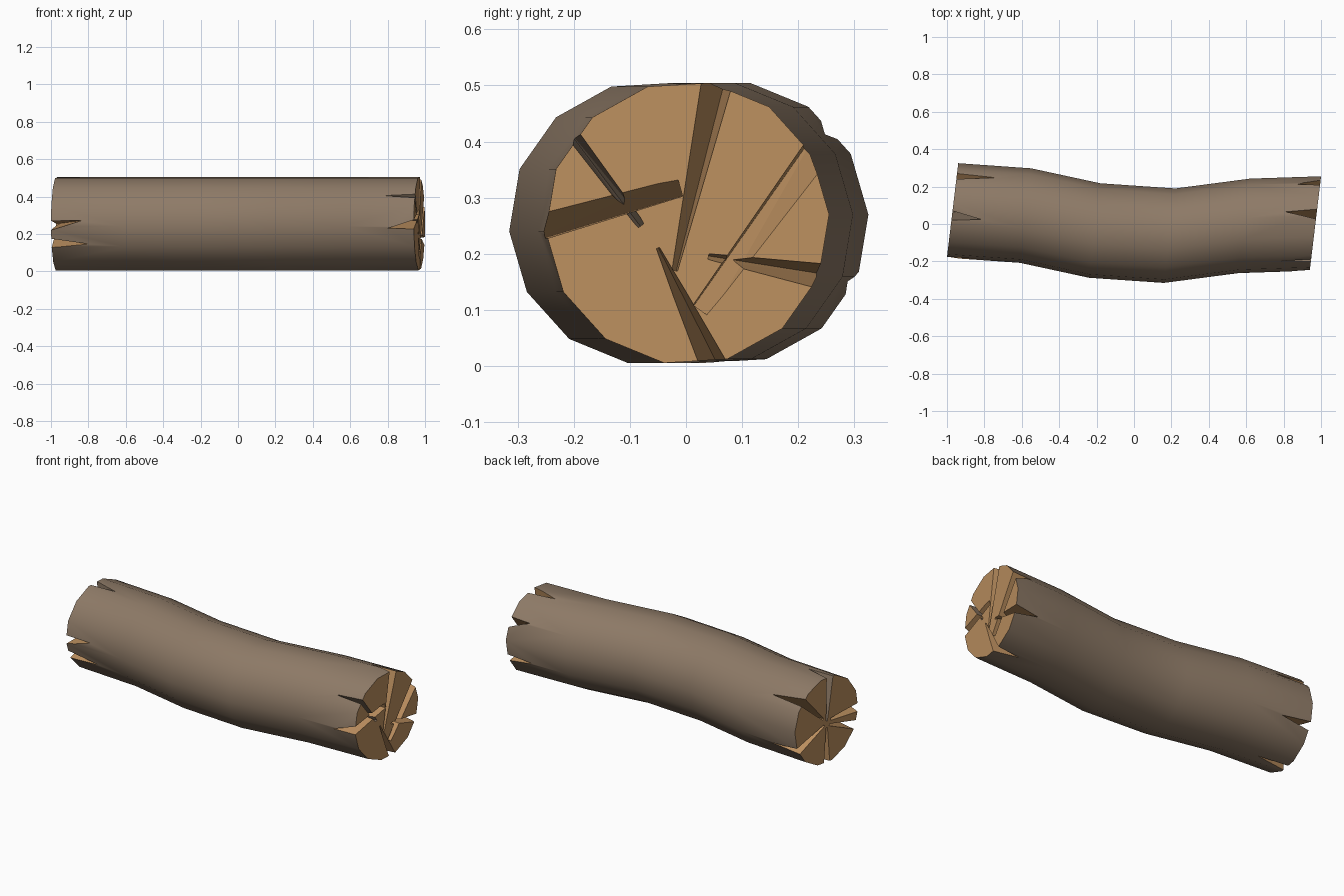
import bpy, bmesh, math
from mathutils import Vector

if "Cube" in bpy.data.objects:
    bpy.data.objects.remove(bpy.data.objects["Cube"])


def material(name, color):
    m = bpy.data.materials.new(name)
    m.diffuse_color = (*color, 1)
    m.use_nodes = True
    m.node_tree.nodes["Principled BSDF"].inputs["Base Color"].default_value = m.diffuse_color
    return m


BARK, WOOD = 0, 1
mats = [material("bark_brown", (0.27, 0.195, 0.135)),
        material("cut_wood", (0.50, 0.275, 0.115))]


def make_object(name, bm):
    me = bpy.data.meshes.new(name)
    bm.to_mesh(me)
    bm.free()
    for m in mats:
        me.materials.append(m)
    ob = bpy.data.objects.new(name, me)
    bpy.context.collection.objects.link(ob)
    return ob


# Log body: six 14-sided rings along a bent path, all leaning slightly
SIDES, RADIUS, ZC, LEAN = 14, 0.253, 0.255, 0.12
path = [(-0.97, 0.0725), (-0.58, 0.045), (-0.21, -0.035),
        (0.19, -0.0625), (0.59, -0.01), (0.97, 0.0025)]
bm = bmesh.new()
rings = []
for cx, cy in path:
    ring = []
    for i in range(SIDES):
        a = math.radians(3.4) + i * math.tau / SIDES
        dy, dz = RADIUS * math.cos(a), RADIUS * math.sin(a)
        ring.append(bm.verts.new((cx + LEAN * dy, cy + dy, ZC + dz)))
    rings.append(ring)
for a, b in zip(rings, rings[1:]):
    for i in range(SIDES):
        j = (i + 1) % SIDES
        f = bm.faces.new((a[i], a[j], b[j], b[i]))
        f.smooth = True
for ring in (rings[0], rings[-1]):
    bm.faces.new(ring).material_index = WOOD
bmesh.ops.recalc_face_normals(bm, faces=bm.faces)
log = make_object("log", bm)


# Splits: wedges that open at the sawn end and close deeper in the log
def split_cutter(end, rim, inner, w_rim, w_in, depth, d_in, skew, mat):
    cx, cy = path[-1] if end > 0 else path[0]
    rim, inner = Vector(rim), Vector(inner)
    radial = (rim - inner).normalized()
    tangent = Vector((-radial.y, radial.x))
    k = 1.2                                   # overshoot past the bark
    far = inner + (rim - inner) * k
    w_far = w_in + (w_rim - w_in) * k
    d_far = d_in + (depth - d_in) * k

    def at(p, d):
        return Vector((cx + LEAN * (p.x - cy) - end * d, p.x, p.y))

    bm = bmesh.new()
    for p, w, d, s in ((far, w_far, d_far, skew), (inner, w_in, d_in, skew * w_in / w_rim)):
        deep = at(p + tangent * s, d)
        bm.verts.new(deep)
        for side in (-1, 1):
            mouth = at(p + tangent * side * w / 2, 0)
            bm.verts.new(deep + (mouth - deep) * 1.3)
    bmesh.ops.convex_hull(bm, input=bm.verts)
    bmesh.ops.recalc_face_normals(bm, faces=bm.faces)
    for f in bm.faces:
        f.material_index = mat
    ob = make_object("split_cutter", bm)
    ob.hide_render = True
    return ob


# end, rim (y, z), inner (y, z), widths, depths, skew, colour
splits = [
    (1, (0.055, 0.505), (-0.02, 0.17), 0.055, 0.010, 0.17, 0.03, -0.015, WOOD),
    (1, (-0.20, 0.41), (-0.08, 0.25), 0.022, 0.012, 0.16, 0.03, 0.003, BARK),
    (1, (0.045, 0.01), (-0.05, 0.21), 0.045, 0.006, 0.15, 0.03, 0.008, WOOD),
    (1, (0.24, 0.16), (0.04, 0.195), 0.045, 0.010, 0.16, 0.03, 0.005, WOOD),
    (1, (0.22, 0.365), (0.025, 0.10), 0.05, 0.03, 0.12, 0.06, 0.022, WOOD),
    (1, (-0.25, 0.25), (-0.01, 0.317), 0.045, 0.03, 0.14, 0.07, 0.022, WOOD),
    (-1, (-0.155, 0.15), (0.05, 0.22), 0.05, 0.010, 0.19, 0.03, 0.0, WOOD),
    (-1, (-0.18, 0.245), (0.04, 0.25), 0.05, 0.012, 0.16, 0.03, -0.03, WOOD),
    (-1, (0.045, 0.505), (0.07, 0.25), 0.05, 0.010, 0.16, 0.03, 0.025, BARK),
    (-1, (0.26, 0.425), (0.10, 0.27), 0.045, 0.010, 0.22, 0.03, 0.0, WOOD),
    (-1, (0.29, 0.15), (0.09, 0.23), 0.045, 0.010, 0.18, 0.03, 0.0, WOOD),
    (-1, (0.07, 0.005), (0.07, 0.21), 0.045, 0.010, 0.19, 0.03, 0.0, WOOD),
]
bpy.context.view_layer.objects.active = log
log.select_set(True)
for s in splits:
    cutter = split_cutter(*s)
    mod = log.modifiers.new("split", 'BOOLEAN')
    mod.operation = 'DIFFERENCE'
    mod.solver = 'EXACT'
    mod.object = cutter
    bpy.ops.object.modifier_apply(modifier=mod.name)
    bpy.data.objects.remove(cutter)
